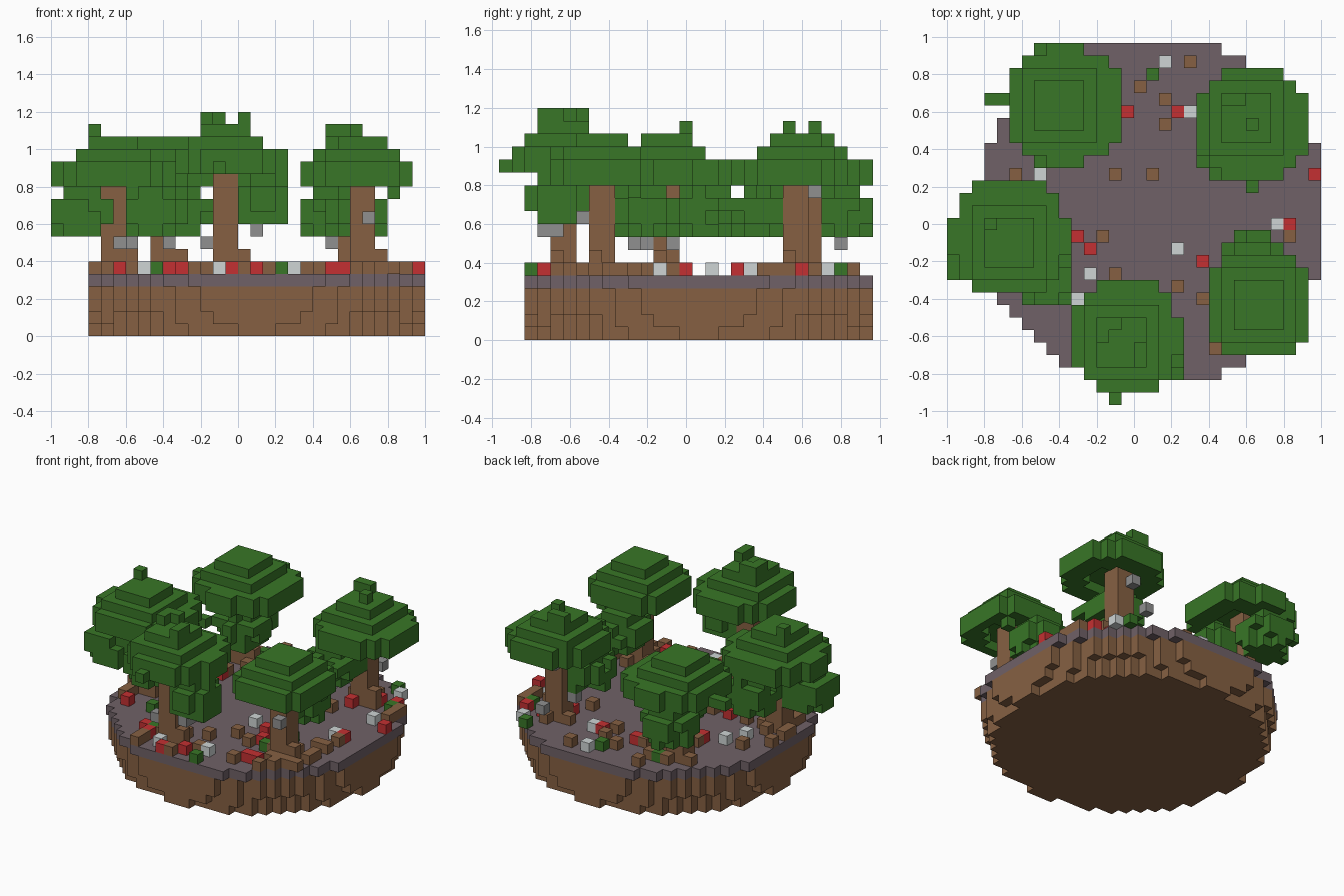
import bpy
import random

random.seed(4)
VOXEL = 1 / 15

cube = bpy.data.objects.get("Cube")
if cube:
    bpy.data.objects.remove(cube, do_unlink=True)


def material(name, r, g, b):
    mat = bpy.data.materials.new(name)
    mat.use_nodes = True
    mat.diffuse_color = (r, g, b, 1)
    bsdf = mat.node_tree.nodes["Principled BSDF"]
    bsdf.inputs["Base Color"].default_value = (r, g, b, 1)
    bsdf.inputs["Roughness"].default_value = 0.9
    return mat


GREEN = material("leaf green", 0.04, 0.18, 0.02)
BROWN = material("earth brown", 0.24, 0.118, 0.055)
SOIL = material("purple grey soil", 0.16, 0.12, 0.135)
RED = material("berry red", 0.55, 0.03, 0.032)
WHITE = material("pale petal", 0.62, 0.66, 0.66)
GREY = material("stone grey", 0.28, 0.28, 0.28)

# Corner offsets of the faces of a unit cell, keyed by outward direction
SIDES = {
    (1, 0, 0): ((1, 0, 0), (1, 1, 0), (1, 1, 1), (1, 0, 1)),
    (-1, 0, 0): ((0, 0, 0), (0, 0, 1), (0, 1, 1), (0, 1, 0)),
    (0, 1, 0): ((0, 1, 0), (0, 1, 1), (1, 1, 1), (1, 1, 0)),
    (0, -1, 0): ((0, 0, 0), (1, 0, 0), (1, 0, 1), (0, 0, 1)),
    (0, 0, 1): ((0, 0, 1), (1, 0, 1), (1, 1, 1), (0, 1, 1)),
    (0, 0, -1): ((0, 0, 0), (0, 1, 0), (1, 1, 0), (1, 0, 0)),
}


def voxels(name, cells, mat):
    """Make one object from the exposed faces of a set of grid cells."""
    points, faces = {}, []
    for i, j, k in sorted(cells):
        for (a, b, c), corners in SIDES.items():
            if (i + a, j + b, k + c) not in cells:
                faces.append([points.setdefault((i + x, j + y, k + z), len(points))
                              for x, y, z in corners])
    mesh = bpy.data.meshes.new(name)
    mesh.from_pydata([((x - 15) * VOXEL, (y - 14.5) * VOXEL, z * VOXEL)
                      for x, y, z in points], [], faces)
    mesh.materials.append(mat)
    obj = bpy.data.objects.new(name, mesh)
    bpy.context.collection.objects.link(obj)


def disc(cx, cy, k, outer, inner=-1):
    """Cells of a flat round layer; radii are squared and in cells."""
    return {(i, j, k) for i in range(30) for j in range(29)
            if inner < (i + 0.5 - cx) ** 2 + (j + 0.5 - cy) ** 2 <= outer}


def block(cx, cy, half, low, high):
    return {(i, j, k) for i in range(cx - half, cx + half)
            for j in range(cy - half, cy + half) for k in range(low, high)}


# Round island: stepped earth below, one soil layer on top
earth = set()
for k, radius in enumerate((172, 180, 187, 192)):
    earth |= disc(16.5, 15.5, k, radius)
voxels("island_earth", earth, BROWN)
ground = disc(16.5, 15.5, 4, 194)
voxels("island_soil", ground, SOIL)

# Stones clinging near the trunks
STONES = {(5, 11, 7), (6, 10, 7), (6, 13, 7), (6, 11, 8), (9, 22, 7), (12, 4, 7),
          (16, 3, 8), (16, 4, 8), (25, 6, 9), (22, 22, 7), (23, 24, 11), (23, 26, 7)}
voxels("trunk_stones", STONES, GREY)

# Trees: trunk centre, canopy centre, start layer, canopy size,
# low leaf clumps, stray leaves
TREES = {
    "back_right_tree": ((9, 24), (9.5, 24), 12, 24, [(10.5, 21.8, 8), (8.5, 26.5, 8)],
                        [(3, 24, 12), (4, 24, 12), (7, 19, 10)]),
    "right_tree": ((5, 13), (5, 13.5), 12, 23,
                   [(6, 16, 8), (8, 10, 8), (2.3, 12, 8)], [(3, 14, 16)]),
    "back_left_tree": ((24, 23), (24.5, 22.5), 12, 24, [(22.5, 20.5, 8)],
                       [(22, 24, 16), (23, 24, 16), (24, 22, 16),
                        (24, 17, 10), (24, 18, 10)]),
    "front_left_tree": ((25, 8), (25, 8), 12, 19, [(24.5, 11.5, 8)], [(27, 10, 11)]),
    "front_tree": ((14, 5), (14.2, 5.5), 13, 21.5, [(17, 4.5, 9)],
                   [(12, 5, 17), (12, 6, 17), (13, 6, 17), (15, 3, 17), (15, 4, 17),
                    (13, 0, 13)]),
}
taken, litter_spots = set(), []
for name, ((cx, cy), canopy, low, size, clumps, strays) in TREES.items():
    # Trunk with short roots
    trunk = block(cx, cy, 1, 5, low + 2)
    trunk |= {(cx + 1, cy - 1, 5), (cx + 1, cy - 1, 6), (cx - 2, cy, 5), (cx, cy + 1, 5)}
    voxels(name + "_trunk", trunk, BROWN)

    # Stepped canopy, hollow underneath
    leaves = disc(*canopy, low, size, 7) | disc(*canopy, low + 1, size)
    leaves |= block(cx, cy, 3, low + 2, low + 3) | block(cx, cy, 2, low + 3, low + 4)
    leaves |= set(strays)

    # Drooping leaf clumps
    for x, y, start in clumps:
        for k, radius in enumerate((4, 5.6, 6, 2.6), start):
            leaves |= {c for c in disc(x, y, k, radius) if random.random() < 0.93}
    voxels(name + "_leaves", leaves - trunk - STONES, GREEN)
    taken |= {(i, j) for i, j, k in trunk if k == 5}
    litter_spots += [c[:2] for c in sorted(disc(*canopy, 4, 21) & ground)]

# Loose flowers, berries and twigs on the soil, plus extra ones under the trees
LITTER = {
    "pale_flowers": (WHITE, 2, [(17, 27), (19, 23), (7, 18), (26, 14), (18, 12),
                                (11, 10), (10, 8), (13, 3), (26, 25), (6, 16)]),
    "berries": (RED, 6, [(14, 23), (18, 23), (29, 18), (27, 14), (10, 13), (11, 12),
                         (20, 11), (5, 9), (10, 5), (14, 2), (16, 3), (22, 5),
                         (23, 5), (27, 23)]),
    "twigs": (BROWN, 24, [(19, 27), (15, 25), (17, 24), (17, 22), (13, 18), (16, 18),
                          (5, 18), (12, 13), (27, 13), (13, 10), (18, 9), (20, 8),
                          (28, 20), (21, 4), (3, 14), (4, 10), (24, 6), (26, 6),
                          (27, 6), (17, 4)]),
    "grass_tufts": (GREEN, 5, [(16, 26), (8, 9), (18, 2), (27, 22), (25, 26)]),
}
for mat, extra, spots in LITTER.values():
    taken |= set(spots)
free = sorted(set(litter_spots) - taken)
random.shuffle(free)
for name, (mat, extra, spots) in LITTER.items():
    chosen = spots + [free.pop() for _ in range(extra)]
    voxels(name, {(i, j, 5) for i, j in chosen}, mat)
